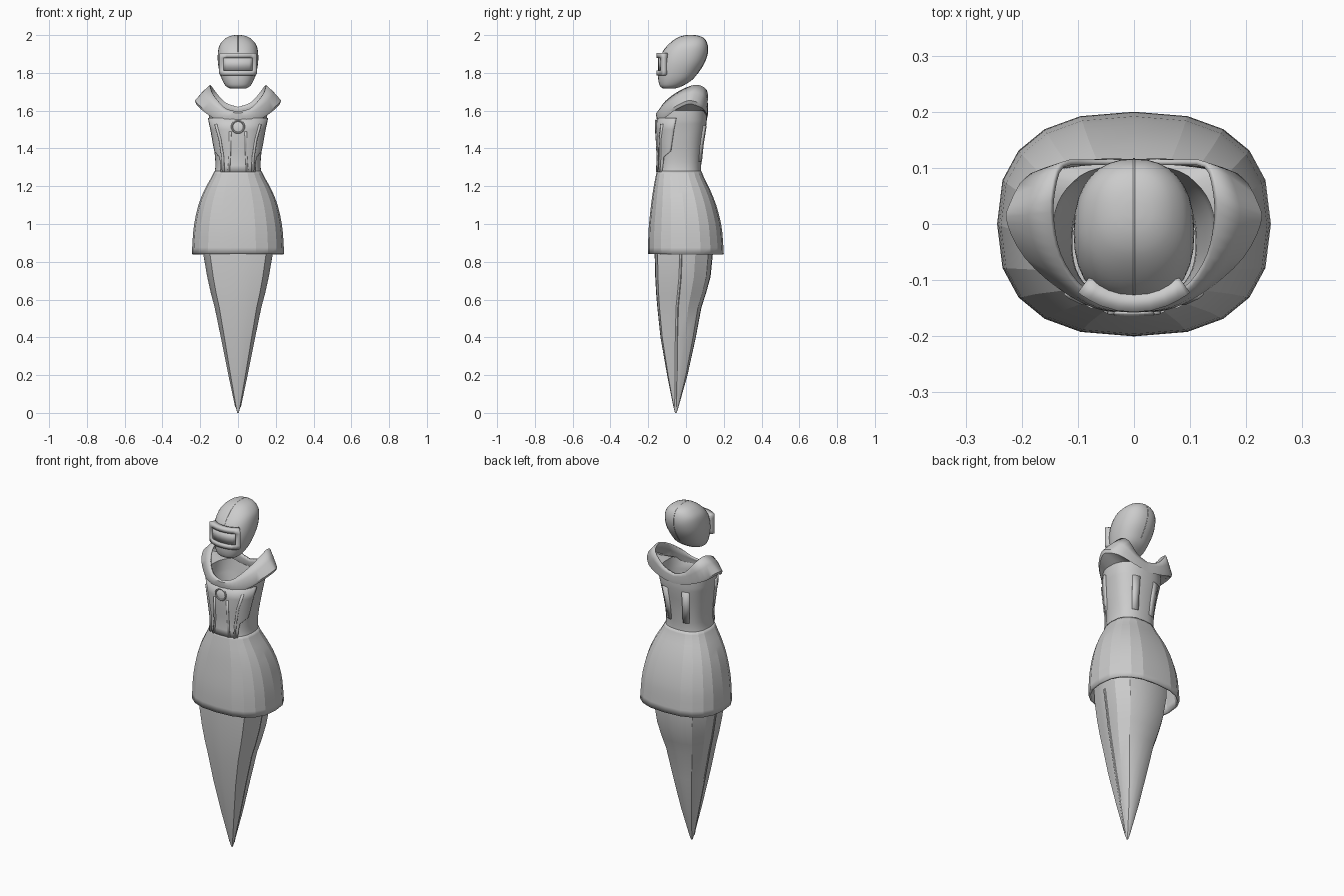
import bpy, bmesh
from math import sin, cos, pi, radians

if "Cube" in bpy.data.objects:
    bpy.data.objects.remove(bpy.data.objects["Cube"])


def finish(name, verts, faces, angle=35, thick=0.0):
    me = bpy.data.meshes.new(name)
    me.from_pydata(verts, [], faces)
    me.update()
    ob = bpy.data.objects.new(name, me)
    bpy.context.collection.objects.link(ob)
    bpy.ops.object.select_all(action='DESELECT')
    bpy.context.view_layer.objects.active = ob
    ob.select_set(True)
    bpy.ops.object.shade_smooth_by_angle(angle=radians(angle))
    if thick:
        m = ob.modifiers.new("thickness", 'SOLIDIFY')
        m.thickness = thick
        m.offset = -1
    return ob


def smooth(pts, k):
    """Catmull-Rom resample of a list of tuples, k steps per span."""
    out = []
    for i in range(len(pts) - 1):
        p = [pts[max(i - 1, 0)], pts[i], pts[i + 1], pts[min(i + 2, len(pts) - 1)]]
        for s in range(k):
            t = s / k
            out.append(tuple(0.5 * (2 * b + (c - a) * t + (2 * a - 5 * b + 4 * c - d) * t * t
                                    + (3 * b - a - 3 * c + d) * t ** 3) for a, b, c, d in zip(*p)))
    return out + [tuple(pts[-1])]


def oval(t, row, p, off=0.0):
    """Point on a boxy oval; t = 0 at the front, pi at the back."""
    z, a, yf, yb = row
    c = cos(t)
    return ((a + off) * abs(sin(t)) ** p * (1 if sin(t) >= 0 else -1),
            (yf + yb) / 2 - ((yb - yf) / 2 + off) * abs(c) ** p * (1 if c > 0 else -1), z)


def half_oval(row, n, p):
    return [oval(pi * i / n, row, p) for i in range(n + 1)]


def mirror_ring(half):
    return half + [(-x, y, z) for x, y, z in half[-2:0:-1]]


def loft(name, halves, angle=35, thick=0.0, cap=False):
    rings = [mirror_ring(h) for h in halves]
    n = len(rings[0])
    verts = [v for r in rings for v in r]
    faces = [(i * n + j, i * n + (j + 1) % n, (i + 1) * n + (j + 1) % n, (i + 1) * n + j)
             for i in range(len(rings) - 1) for j in range(n)]
    if cap:
        faces += [tuple(range(n))[::-1], tuple(range(len(verts) - n, len(verts)))]
    return finish(name, verts, faces, angle, thick)


# Tapered tail: flat front, creased corners, one point on the ground
tail_rows = [(0.0, .004, -.058, -.05), (.03, .012, -.066, -.04), (.2, .048, -.1, .008), (.4, .088, -.135, .052),
             (.56, .121, -.152, .082), (.63, .14, -.158, .105), (.72, .16, -.163, .13),
             (.84, .181, -.166, .142), (1.05, .19, -.16, .13)]
section = [(0, 0), (.45, .008), (.82, .05), (.93, .25), (1, .45), (.96, .7), (.7, .92), (.38, .99), (0, 1)]
loft("tail", [[(u * w, yf + v * (yb - yf), z) for u, v in section] for z, w, yf, yb in tail_rows], 24, cap=True)
# Raised seam down each side of the tail
for s in (1, -1):
    vs, fs = [], []
    for z, w, yf, yb in tail_rows[1:8]:
        y = yf + .45 * (yb - yf)
        vs += [(s * w, y - .01, z), (s * (w + .003), y - .006, z), (s * (w + .003), y + .003, z), (s * w, y + .007, z)]
    for i in range(6):
        for j in range(3):
            f = (4 * i + j, 4 * i + j + 1, 4 * i + j + 5, 4 * i + j + 4)
            fs.append(f if s > 0 else f[::-1])
    finish("tail_side_seam", vs, fs, 20)

# Bell skirt, faceted around, smooth downwards
skirt_rows = smooth([(.84, .244, -.2, .2), (.92, .24, -.2, .195), (1.0, .232, -.196, .186), (1.1, .21, -.185, .16),
                     (1.18, .178, -.174, .128), (1.24, .145, -.163, .098), (1.28, .125, -.155, .082)], 2)
loft("skirt", [half_oval(r, 10, .8) for r in skirt_rows], 12, .012)

# Torso with open neckline and flared shoulder caps
P = .82
torso_rows = smooth([(1.26, .128, -.153, .082), (1.3, .12, -.148, .08), (1.36, .122, -.146, .084),
                     (1.43, .132, -.15, .092), (1.5, .143, -.152, .104), (1.55, .153, -.148, .11)], 2)
N = 24
neck = smooth([(0, -.15, 1.595), (.06, -.14, 1.61), (.105, -.11, 1.65), (.135, -.06, 1.69), (.148, 0, 1.722),
               (.148, .06, 1.737), (.13, .11, 1.71), (.07, .115, 1.645), (0, .115, 1.62)], 3)
rim = smooth([(0, -.158, 1.572), (.07, -.15, 1.572), (.135, -.115, 1.58), (.195, -.06, 1.62), (.226, 0, 1.65),
              (.222, .035, 1.652), (.185, .09, 1.63), (.09, .114, 1.595), (0, .116, 1.58)], 3)
under = [(x, y, min(1.6, r[2] - .012)) for (x, y, z), r in zip(half_oval(torso_rows[-1], N, P), rim)]
lip = [(x * .97, y * .98, z - .018) for x, y, z in rim]
middle = [((a[0] + b[0]) / 2, (a[1] + b[1]) / 2 - .004 * (b[1] < 0), (a[2] + b[2]) / 2 + .004) for a, b in zip(rim, neck)]
loft("torso", [half_oval(r, N, P) for r in torso_rows] + [under, lip, rim, middle, neck], 35, .01)


def on_torso(t, z, off):
    for a, b in zip(torso_rows, torso_rows[1:]):
        if z <= b[0]:
            break
    k = (z - a[0]) / (b[0] - a[0])
    return oval(t, tuple(u + (v - u) * k for u, v in zip(a, b)), P, off)


def patch(name, rows, cols, off, thick):
    """Raised plate on the torso; rows are (z, start angle, end angle), top last."""
    vs = [on_torso(a + (b - a) * i / cols, z, off) for z, a, b in rows for i in range(cols + 1)]
    n = cols + 1
    fs = [(r * n + i, r * n + i + 1, (r + 1) * n + i + 1, (r + 1) * n + i)
          for r in range(len(rows) - 1) for i in range(cols)]
    return finish(name, vs, fs, 30, thick)


# Breastplate with stepped lower sides
edge = [(1.275, .72), (1.31, .74), (1.355, .82), (1.385, 1.22), (1.43, 1.28), (1.5, 1.34), (1.56, 1.38)]
patch("breastplate", [(z, -t, t) for z, t in edge], 24, .007, .012)
# Front and back ribs, mirrored
for s in (1, -1):
    def strip(name, rows, off):
        patch(name, [(z, a, b) if s > 0 else (z, -b, -a) for z, a, b in rows], 2, off, .012)
    strip("front_inner_rib", [(1.275, .26, .34), (1.35, .23, .3), (1.42, .2, .27), (1.49, .17, .24)], .012)
    strip("front_outer_rib", [(1.275, .5, .6), (1.35, .53, .63), (1.45, .6, .7), (1.53, .72, .82)], .013)
    strip("back_rib", [(1.33, 2.6, 2.9), (1.42, 2.6, 2.9), (1.52, 2.6, 2.9)], .006)

# Plain chest ring
bpy.ops.mesh.primitive_torus_add(major_segments=24, minor_segments=6, major_radius=.032, minor_radius=.005,
                                 location=(0, -.16, 1.515), rotation=(pi / 2, 0, 0))
bpy.context.object.name = "chest_ring"

# Helmet
helmet_rows = smooth([(1.717, .04, -.12, -.06), (1.73, .064, -.138, -.02), (1.765, .085, -.147, .035),
                      (1.81, .099, -.147, .07), (1.86, .107, -.142, .1), (1.91, .106, -.124, .115),
                      (1.95, .096, -.092, .113), (1.98, .07, -.055, .098), (1.995, .042, -.02, .07),
                      (2.0, .015, .01, .04)], 3)
loft("helmet", [half_oval(r, 16, .88) for r in helmet_rows], 50, cap=True)

# Raised seam over the crown
line = [(r[2], r[0]) for r in helmet_rows if r[0] > 1.905] + [(r[3], r[0]) for r in helmet_rows[::-1] if r[0] > 1.78]
cu = bpy.data.curves.new("helmet_seam", 'CURVE')
cu.dimensions = '3D'
cu.bevel_depth = .002
cu.bevel_resolution = 1
sp = cu.splines.new('POLY')
sp.points.add(len(line) - 1)
for q, (y, z) in zip(sp.points, line):
    q.co = (0, y, z - .001, 1)
bpy.context.collection.objects.link(bpy.data.objects.new("helmet_seam", cu))

# Visor frame and recessed pane, wrapped around the face
xs = [-.1, -.094, -.08, -.06, -.03, 0, .03, .06, .08, .094, .1]
zs = [1.787, 1.812, 1.88, 1.905]


def visor(name, skip_middle, y0, thick):
    vs = []
    for z in zs:
        for x in xs:
            zz = z + (.008 if z < 1.8 else -.008 if z > 1.9 else 0) * (abs(x) > .098)
            vs.append((x, y0 + .035 * (abs(x) / .1) ** 2.2, zz))
    n = len(xs)
    fs = []
    for r in range(3):
        for i in range(n - 1):
            inside = r == 1 and 2 <= i < n - 3
            if inside != skip_middle:
                fs.append((r * n + i, r * n + i + 1, (r + 1) * n + i + 1, (r + 1) * n + i))
    ob = finish(name, vs, fs, 30, thick)
    bm = bmesh.new()
    bm.from_mesh(ob.data)
    bmesh.ops.delete(bm, geom=[v for v in bm.verts if not v.link_faces], context='VERTS')
    bm.to_mesh(ob.data)
    bm.free()


visor("visor_frame", True, -.157, .035)
visor("visor_pane", False, -.148, .01)
